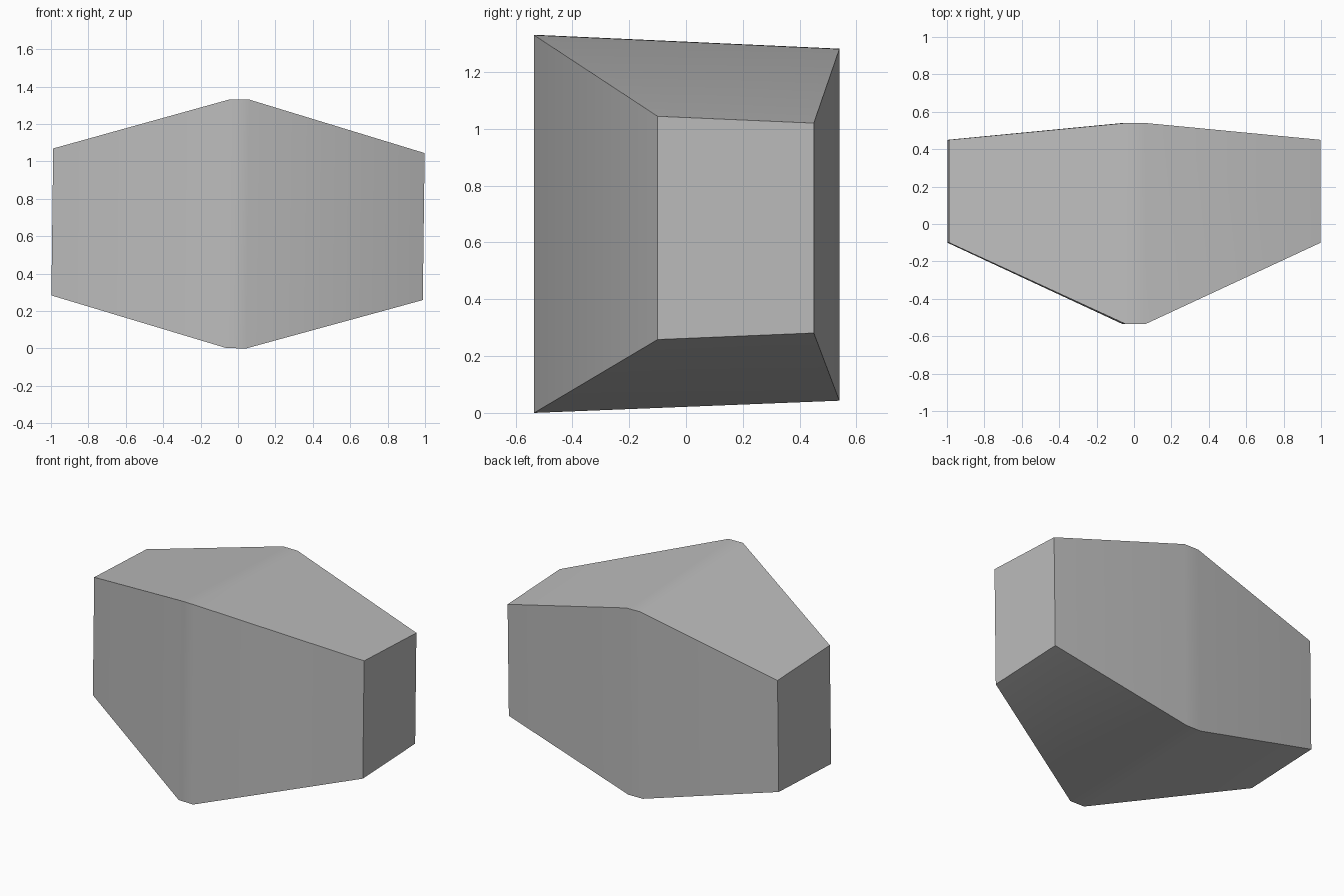
import bpy
import bmesh
import math
from mathutils import Matrix, Vector

cube = bpy.data.objects.get("Cube")
if cube:
    bpy.data.objects.remove(cube, do_unlink=True)

# Single matte grey
grey = bpy.data.materials.new("stone_grey")
grey.use_nodes = True
colour = (0.5, 0.5, 0.5, 1)
grey.diffuse_color = colour
grey.node_tree.nodes["Principled BSDF"].inputs["Base Color"].default_value = colour

# Four-sided cross-sections (y, z): front bottom, back bottom, back top, front top
END = [(-0.10, 0.272), (0.45, 0.295), (0.45, 1.034), (-0.10, 1.058)]
RIDGE = [(-0.535, 0.002), (0.54, 0.045), (0.54, 1.283), (-0.535, 1.332)]

# Loft the faceted block along x
bm = bmesh.new()
rings = [[bm.verts.new((x, y, z)) for y, z in section]
         for x, section in ((-0.993, END), (-0.053, RIDGE), (0.053, RIDGE), (0.993, END))]
for a, b in zip(rings, rings[1:]):
    for i in range(4):
        j = (i + 1) % 4
        bm.faces.new((a[i], a[j], b[j], b[i]))
bm.faces.new(rings[0])
bm.faces.new(rings[-1])
bmesh.ops.recalc_face_normals(bm, faces=bm.faces)

# Slight sideways lean, then stand it on the ground
bmesh.ops.rotate(bm, verts=bm.verts, cent=Vector((0, 0, 0.665)),
                 matrix=Matrix.Rotation(0.0125, 3, "Y"))
lowest = min(v.co.z for v in bm.verts)
bmesh.ops.translate(bm, verts=bm.verts, vec=(0, 0, -lowest))

mesh = bpy.data.meshes.new("faceted_block")
bm.to_mesh(mesh)
bm.free()
mesh.materials.append(grey)
block = bpy.data.objects.new("faceted_block", mesh)
bpy.context.collection.objects.link(block)

# Soft ridge, crisp outer edges
bpy.context.view_layer.objects.active = block
block.select_set(True)
bpy.ops.object.shade_smooth_by_angle(angle=math.radians(30))
